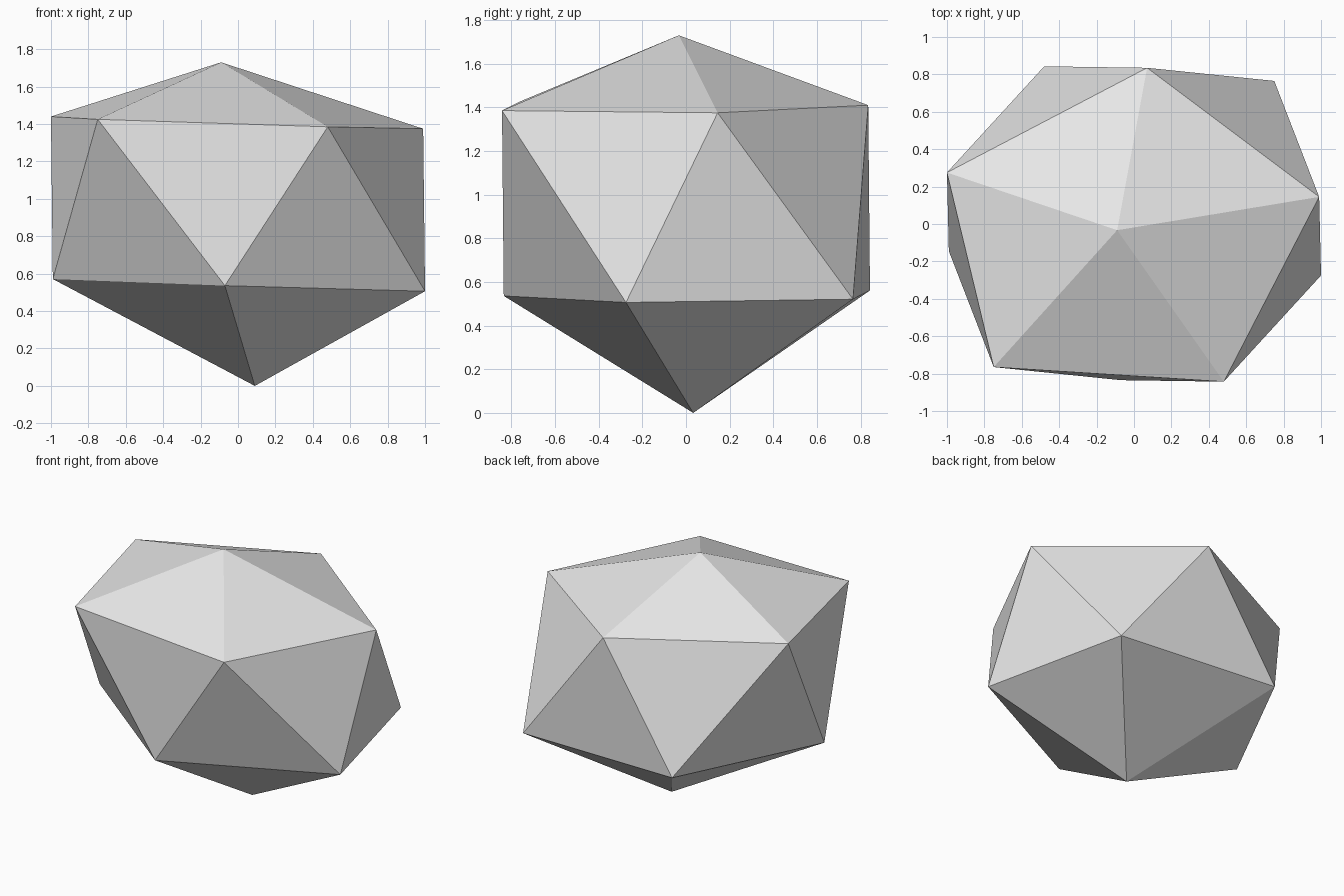
import bpy
import bmesh
from mathutils import Vector

# Remove the default object
default = bpy.data.objects.get("Cube")
if default:
    bpy.data.objects.remove(default, do_unlink=True)


def make_material(name, colour):
    material = bpy.data.materials.new(name)
    material.use_nodes = True
    material.diffuse_color = colour
    shader = material.node_tree.nodes["Principled BSDF"]
    shader.inputs["Base Color"].default_value = colour
    return material


# Upper ring of the tilted, flattened icosahedron, counter-clockwise
upper_ring = [
    Vector((-0.75, -0.765, 1.425)),
    Vector((0.48, -0.843, 1.385)),
    Vector((0.99, 0.145, 1.375)),
    Vector((0.07, 0.835, 1.41)),
    Vector((-1.0, 0.275, 1.44)),
]
top_apex = Vector((-0.09, -0.033, 1.73))
bottom_apex = Vector((0.09, 0.033, 0))

# The lower ring is the upper ring reflected through the middle point
middle = Vector((0, 0, 0.973))
lower_ring = [2 * middle - point for point in upper_ring]

bm = bmesh.new()
top = bm.verts.new(top_apex)
bottom = bm.verts.new(bottom_apex)
upper = [bm.verts.new(point) for point in upper_ring]
lower = [bm.verts.new(point) for point in lower_ring]

# Each step adds a cap triangle, two band triangles and a base triangle
count = len(upper)
for i in range(count):
    j = (i + 1) % count
    below = lower[(i + 3) % count]
    below_next = lower[(i + 4) % count]
    bm.faces.new((top, upper[i], upper[j]))
    bm.faces.new((upper[i], below, upper[j]))
    bm.faces.new((upper[j], below, below_next))
    bm.faces.new((bottom, below_next, below))

bmesh.ops.recalc_face_normals(bm, faces=bm.faces[:])

# Flat-shaded faceted stone
mesh = bpy.data.meshes.new("faceted_stone")
bm.to_mesh(mesh)
bm.free()
mesh.materials.append(make_material("light grey", (0.8, 0.8, 0.8, 1)))
stone = bpy.data.objects.new("faceted_stone", mesh)
bpy.context.collection.objects.link(stone)
